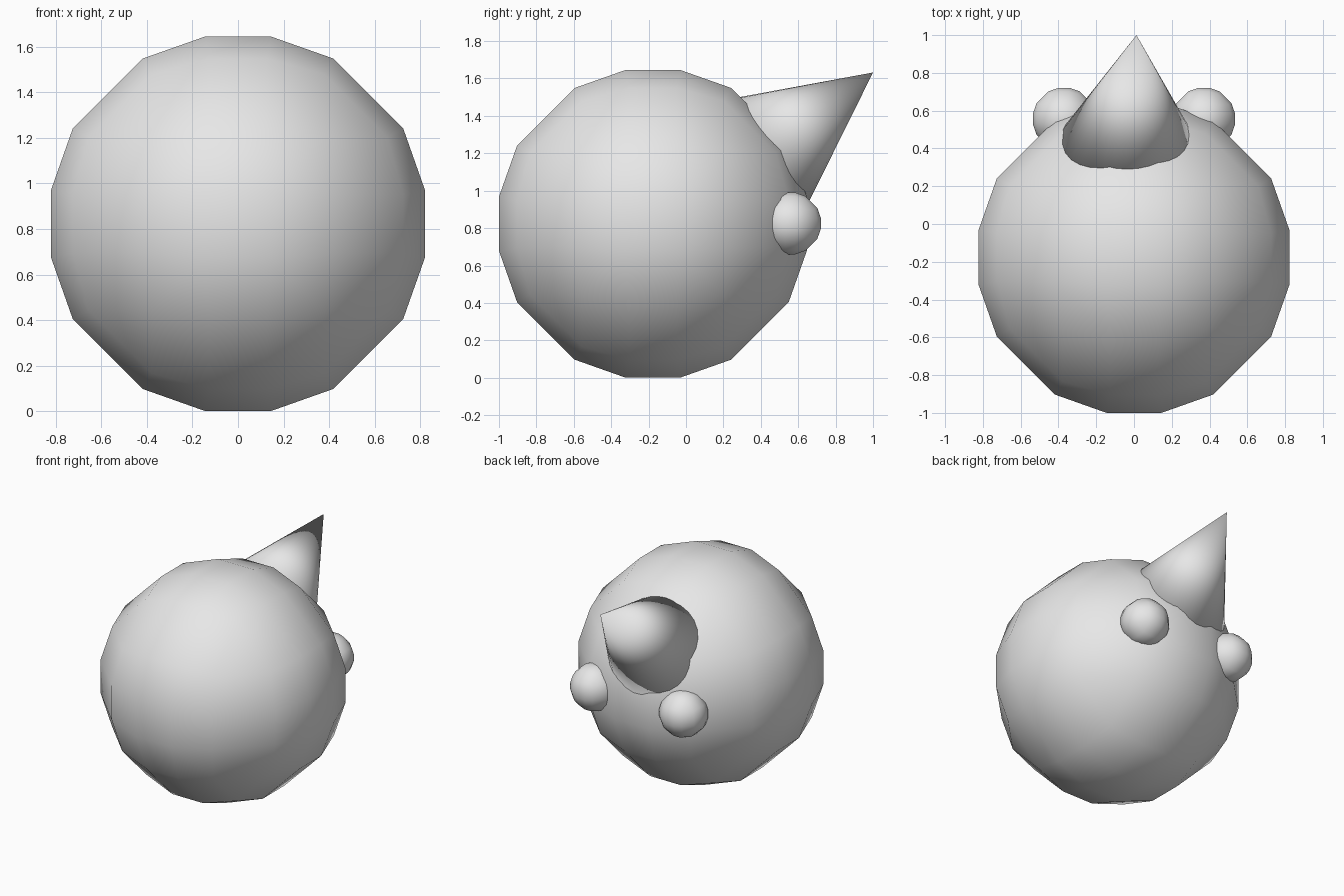
import bpy
import bmesh
from math import tan, radians
from mathutils import Vector

cube = bpy.data.objects.get("Cube")
if cube:
    bpy.data.objects.remove(cube, do_unlink=True)

grey = bpy.data.materials.new("light_grey")
grey.use_nodes = True
grey.diffuse_color = (0.8, 0.8, 0.8, 1)
grey.node_tree.nodes["Principled BSDF"].inputs["Base Color"].default_value = (0.8, 0.8, 0.8, 1)


def finish(name, bm, location):
    """Turn a bmesh into a smooth-shaded grey object."""
    bmesh.ops.recalc_face_normals(bm, faces=bm.faces[:])
    for face in bm.faces:
        face.smooth = True
    mesh = bpy.data.meshes.new(name)
    bm.to_mesh(mesh)
    bm.free()
    mesh.materials.append(grey)
    obj = bpy.data.objects.new(name, mesh)
    obj.location = location
    bpy.context.collection.objects.link(obj)
    return obj


def round_cube(name, radius, location):
    """Faceted ball: a three by three grid on each cube side, wide bevels between."""
    bm = bmesh.new()
    steps = [tan(radians(a)) for a in (-30, -10, 10, 30)]
    for axis in range(3):
        for side in (-1, 1):
            for u in steps:
                for v in steps:
                    p = Vector((0, 0, 0))
                    p[axis], p[(axis + 1) % 3], p[(axis + 2) % 3] = side, u, v
                    bm.verts.new(p.normalized() * radius)
    bmesh.ops.convex_hull(bm, input=bm.verts[:])
    bmesh.ops.join_triangles(bm, faces=bm.faces[:], angle_face_threshold=radians(15),
                             angle_shape_threshold=radians(60))
    return finish(name, bm, location)


# Head and eyes
round_cube("head", 0.848, (0, -0.177, 0.823))
for side, x in (("right", -0.37), ("left", 0.37)):
    round_cube(side + "_eye", 0.17, (x, 0.556, 0.825))

# Pointed nose, rising to the back
tip = Vector((0.013, 1.0, 1.632))
axis = Vector((0.06, 0.798, 0.603)).normalized()
depth = 0.8
bm = bmesh.new()
bmesh.ops.create_cone(bm, cap_ends=True, segments=32, radius1=depth / 2, radius2=0, depth=depth)
bmesh.ops.remove_doubles(bm, verts=bm.verts[:], dist=0.0001)
nose = finish("nose", bm, tip - axis * depth / 2)
nose.rotation_euler = axis.to_track_quat('Z', 'Y').to_euler()
